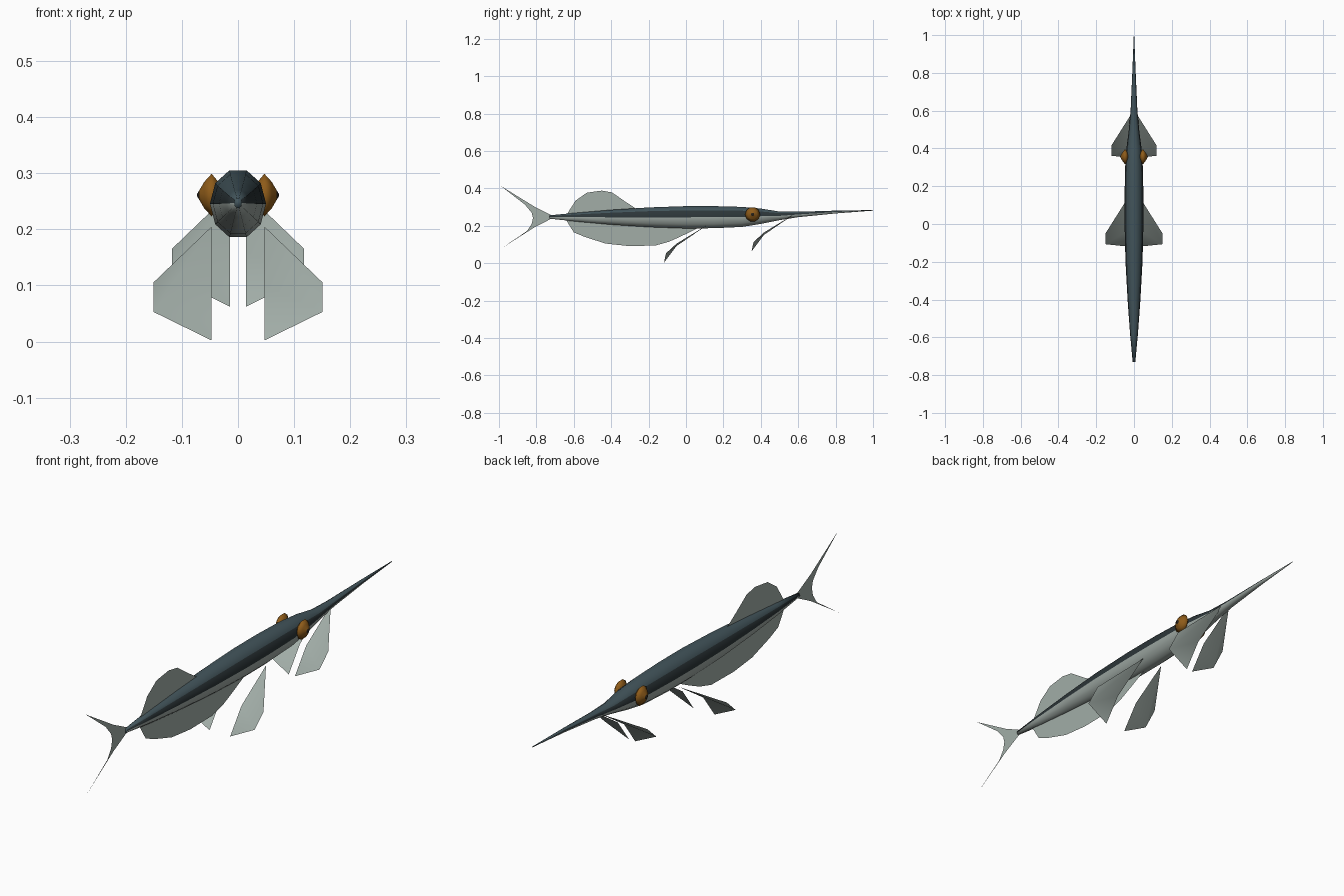
import bpy, math

if "Cube" in bpy.data.objects:
    bpy.data.objects.remove(bpy.data.objects["Cube"])


def material(name, rgb):
    m = bpy.data.materials.new(name)
    m.diffuse_color = (*rgb, 1)
    m.use_nodes = True
    m.node_tree.nodes["Principled BSDF"].inputs["Base Color"].default_value = m.diffuse_color
    return m


BACK = material("slate_back", (0.055, 0.09, 0.105))
STRIPE = material("dark_stripe", (0.025, 0.036, 0.04))
BELLY = material("pale_belly", (0.33, 0.38, 0.355))
FIN = material("fin_grey", (0.36, 0.42, 0.39))
IRIS = material("amber_iris", (0.27, 0.105, 0.01))
PUPIL = material("dark_pupil", (0.02, 0.015, 0.01))


def build(name, verts, faces, mats, smooth=True):
    me = bpy.data.meshes.new(name)
    me.from_pydata(verts, [], faces)
    for m in mats:
        me.materials.append(m)
    for p in me.polygons:
        p.use_smooth = smooth
    me.update()
    ob = bpy.data.objects.new(name, me)
    bpy.context.collection.objects.link(ob)
    return ob


def loft(count, sides):
    """Side quads between rings, plus two end caps."""
    faces = [(r * sides + i, r * sides + (i + 1) % sides,
              (r + 1) * sides + (i + 1) % sides, (r + 1) * sides + i)
             for r in range(count - 1) for i in range(sides)]
    faces.append(tuple(reversed(range(sides))))
    faces.append(tuple(range((count - 1) * sides, count * sides)))
    return faces


# Body: ten-sided loft from tail root to beak tip (y, half width, bottom, top)
SIDES = 10
RINGS = [(-0.73, 0.007, 0.238, 0.256), (-0.58, 0.021, 0.222, 0.270),
         (-0.40, 0.034, 0.206, 0.285), (-0.20, 0.045, 0.193, 0.298),
         (0.0, 0.050, 0.186, 0.305), (0.15, 0.050, 0.187, 0.305),
         (0.30, 0.047, 0.194, 0.301), (0.40, 0.040, 0.210, 0.292),
         (0.50, 0.027, 0.230, 0.276), (0.60, 0.018, 0.246, 0.275),
         (0.80, 0.009, 0.266, 0.281), (1.0, 0.001, 0.281, 0.284)]
verts = []
for y, rx, zb, zt in RINGS:
    rz = (zt - zb) / 2 / math.sin(math.radians(72))
    for i in range(SIDES):
        a = -2 * math.pi * i / SIDES
        verts.append((rx * math.cos(a), y, (zb + zt) / 2 + rz * math.sin(a)))
body = build("body", verts, loft(len(RINGS), SIDES), [BACK, STRIPE, BELLY])
for p in body.data.polygons[:-2]:
    i = p.index % SIDES
    # underside pale, one dark strip along each flank, slate above
    p.material_index = 2 if i < 5 else (1 if i in (5, 9) else 0)

# Flat fins on the centre line, as (y, z) outlines
OUTLINES = {
    "dorsal_fin": [(-0.65, 0.25), (-0.635, 0.265), (-0.59, 0.335), (-0.53, 0.377),
                   (-0.45, 0.388), (-0.395, 0.378), (-0.326, 0.33), (-0.265, 0.29),
                   (-0.30, 0.25)],
    "anal_fin": [(-0.65, 0.245), (-0.60, 0.165), (-0.54, 0.14), (-0.43, 0.105),
                 (-0.31, 0.092), (-0.165, 0.094), (-0.09, 0.115), (-0.03, 0.142),
                 (0.08, 0.195), (0.0, 0.23)],
    "tail_fin": [(-0.72, 0.257), (-0.81, 0.302), (-0.99, 0.413), (-0.86, 0.312),
                 (-0.825, 0.27), (-0.818, 0.243), (-0.825, 0.21), (-0.85, 0.172),
                 (-0.99, 0.077), (-0.81, 0.192), (-0.72, 0.238)],
}
for name, pts in OUTLINES.items():
    build(name, [(0, y, z) for y, z in pts], [tuple(range(len(pts)))], [FIN], False)

# Paired fins: one folded fan shape, reused for both pairs and mirrored
FAN = [(0.047, 0.115, 0.205), (0.151, -0.05, 0.105), (0.151, -0.107, 0.053),
       (0.047, -0.118, 0.002), (0.047, -0.045, 0.10)]
for pair, (dx, dy, dz) in {"rear": (0, 0, 0), "front": (-0.033, 0.468, 0.06)}.items():
    for side, s in (("right", 1), ("left", -1)):
        pts = [(s * (x + dx), y + dy, z + dz) for x, y, z in FAN]
        faces = [(0, 2, 1), (0, 4, 2), (4, 3, 2)]
        if s > 0:
            faces = [f[::-1] for f in faces]
        build(f"{pair}_fin_{side}", pts, faces, [FIN])

# Eyes: pointed discs with an amber iris and dark pupil (x, radius)
EYE = [(0.022, 0.006), (0.036, 0.026), (0.047, 0.040), (0.060, 0.025),
       (0.069, 0.009), (0.073, 0.002)]
for side, s in (("right", 1), ("left", -1)):
    pts = [(s * x, 0.356 + r * math.cos(2 * math.pi * i / 10),
            0.261 + r * math.sin(2 * math.pi * i / 10))
           for x, r in EYE for i in range(10)]
    faces = loft(len(EYE), 10)
    if s < 0:
        faces = [f[::-1] for f in faces]
    eye = build(f"eye_{side}", pts, faces, [IRIS, PUPIL])
    for p in eye.data.polygons:
        if abs(p.center.x) > 0.07:
            p.material_index = 1
